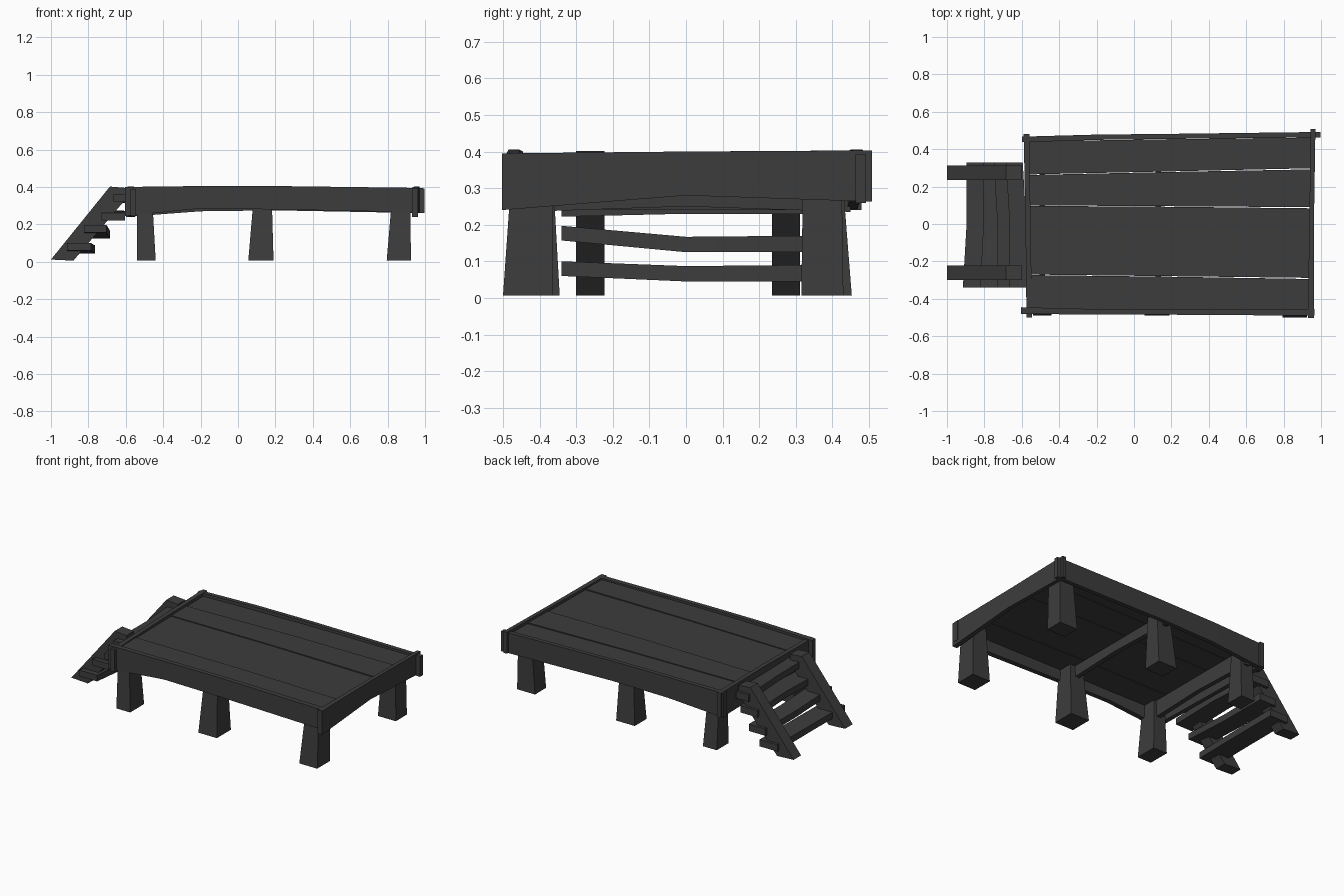
import bpy
import bmesh
from mathutils import Vector

cube = bpy.data.objects.get("Cube")
if cube:
    bpy.data.objects.remove(cube, do_unlink=True)

wood = bpy.data.materials.new("dark_wood")
wood.use_nodes = True
colour = (0.046, 0.046, 0.046, 1)
wood.diffuse_color = colour
wood.node_tree.nodes["Principled BSDF"].inputs["Base Color"].default_value = colour


def finish(name, bm):
    bmesh.ops.recalc_face_normals(bm, faces=bm.faces)
    mesh = bpy.data.meshes.new(name)
    bm.to_mesh(mesh)
    bm.free()
    mesh.materials.append(wood)
    obj = bpy.data.objects.new(name, mesh)
    bpy.context.collection.objects.link(obj)
    bpy.ops.object.select_all(action='DESELECT')
    obj.select_set(True)
    bpy.context.view_layer.objects.active = obj
    bpy.ops.object.shade_smooth_by_angle(angle=0.5)
    return obj


def board(name, axis, stations):
    """Loft a rectangle along an axis; station = (along, u0, u1, v0, v1)."""
    bm = bmesh.new()
    rings = []
    for t, u0, u1, v0, v1 in stations:
        ring = []
        for u, v in ((u0, v0), (u1, v0), (u1, v1), (u0, v1)):
            co = {"x": (t, u, v), "y": (u, t, v), "z": (u, v, t)}[axis]
            ring.append(bm.verts.new(Vector(co)))
        rings.append(ring)
    for a, b in zip(rings, rings[1:]):
        for i in range(4):
            j = (i + 1) % 4
            bm.faces.new((a[i], a[j], b[j], b[i]))
    bm.faces.new(rings[0])
    bm.faces.new(rings[-1])
    return finish(name, bm)


# Rim boards, crossing each other at the corners
board("front_rim", "x", [(-0.605, -0.48, -0.445, 0.245, 0.40),
                         (-0.2, -0.485, -0.455, 0.285, 0.405),
                         (0.2, -0.485, -0.455, 0.28, 0.405),
                         (0.965, -0.49, -0.455, 0.265, 0.395)])
board("back_rim", "x", [(-0.6, 0.437, 0.467, 0.24, 0.40),
                        (-0.2, 0.45, 0.478, 0.27, 0.405),
                        (0.2, 0.455, 0.482, 0.275, 0.405),
                        (0.997, 0.463, 0.492, 0.26, 0.393)])
board("left_rim", "y", [(-0.503, 0.93, 0.963, 0.24, 0.395),
                        (0, 0.937, 0.962, 0.28, 0.40),
                        (0.508, 0.945, 0.97, 0.263, 0.403)])
board("right_rim", "y", [(-0.5, -0.575, -0.545, 0.245, 0.39),
                         (0, -0.58, -0.553, 0.24, 0.40),
                         (0.48, -0.59, -0.56, 0.24, 0.403)])

# Four wide deck planks with slim gaps between them
seams = [(-0.455, -0.455), (-0.27, -0.288), (0.10, 0.09), (0.265, 0.298), (0.445, 0.468)]
for i, ((a0, a1), (b0, b1)) in enumerate(zip(seams, seams[1:])):
    dip = 0.004 * (i % 2)
    board("deck_plank", "x", [(-0.565, a0, b0 - 0.003, 0.345, 0.386 - dip),
                              (0.2, (a0 + a1) / 2, (b0 + b1) / 2 - 0.003, 0.35, 0.39 - dip),
                              (0.945, a1, b1 - 0.006, 0.345, 0.385 - dip)])

# Cross beams under the deck
for x, low in ((-0.49, 0.235), (0.13, 0.275)):
    board("cross_beam", "y", [(-0.45, x - 0.015, x + 0.015, low, 0.35),
                              (0, x - 0.015, x + 0.015, low + 0.015, 0.35),
                              (0.45, x - 0.015, x + 0.015, low, 0.35)])

# Legs, flaring toward the ground: bottom x range, top x range
for b0, b1, t0, t1, end in ((-0.54, -0.44, -0.54, -0.46, 0),
                            (0.055, 0.19, 0.085, 0.18, 0),
                            (0.795, 0.925, 0.825, 0.92, 1)):
    front = (-0.50, -0.365, -0.475, -0.365) if end else (-0.49, -0.345, -0.47, -0.365)
    back = (0.315, 0.43, 0.32, 0.425) if end else (0.33, 0.453, 0.34, 0.425)
    for side, (p0, p1, q0, q1) in (("front", front), ("back", back)):
        board(side + "_leg", "z", [(0.006, b0, b1, p0, p1), (0.36, t0, t1, q0, q1)])

# Slanted stair stringers
profile = [(-1, 0.012), (-0.88, 0.006), (-0.6, 0.335), (-0.6, 0.395), (-0.685, 0.402)]
for y0, y1 in ((-0.3, -0.222), (0.235, 0.312)):
    bm = bmesh.new()
    rows = [[bm.verts.new((x, y, z)) for x, z in profile] for y in (y0, y1)]
    n = len(profile)
    for i in range(n):
        j = (i + 1) % n
        bm.faces.new((rows[0][i], rows[0][j], rows[1][j], rows[1][i]))
    for row in rows:
        bm.faces.new(row)
    finish("stair_stringer", bm)

# Bowed, uneven stair treads: x range, base height, rise at the front end, skew
for x0, x1, z, lift, skew in ((-0.905, -0.775, 0.045, 0.015, 0.01),
                              (-0.815, -0.695, 0.125, 0.032, 0.008),
                              (-0.74, -0.615, 0.23, -0.008, -0.01),
                              (-0.675, -0.585, 0.315, 0.005, -0.01)):
    board("stair_tread", "y", [(-0.34, x0 - skew, x1 - skew, z + lift, z + lift + 0.04),
                               (0, x0 + 0.01, x1 + 0.01, z, z + 0.042),
                               (0.33, x0 + skew, x1 + skew, z, z + 0.045)])
